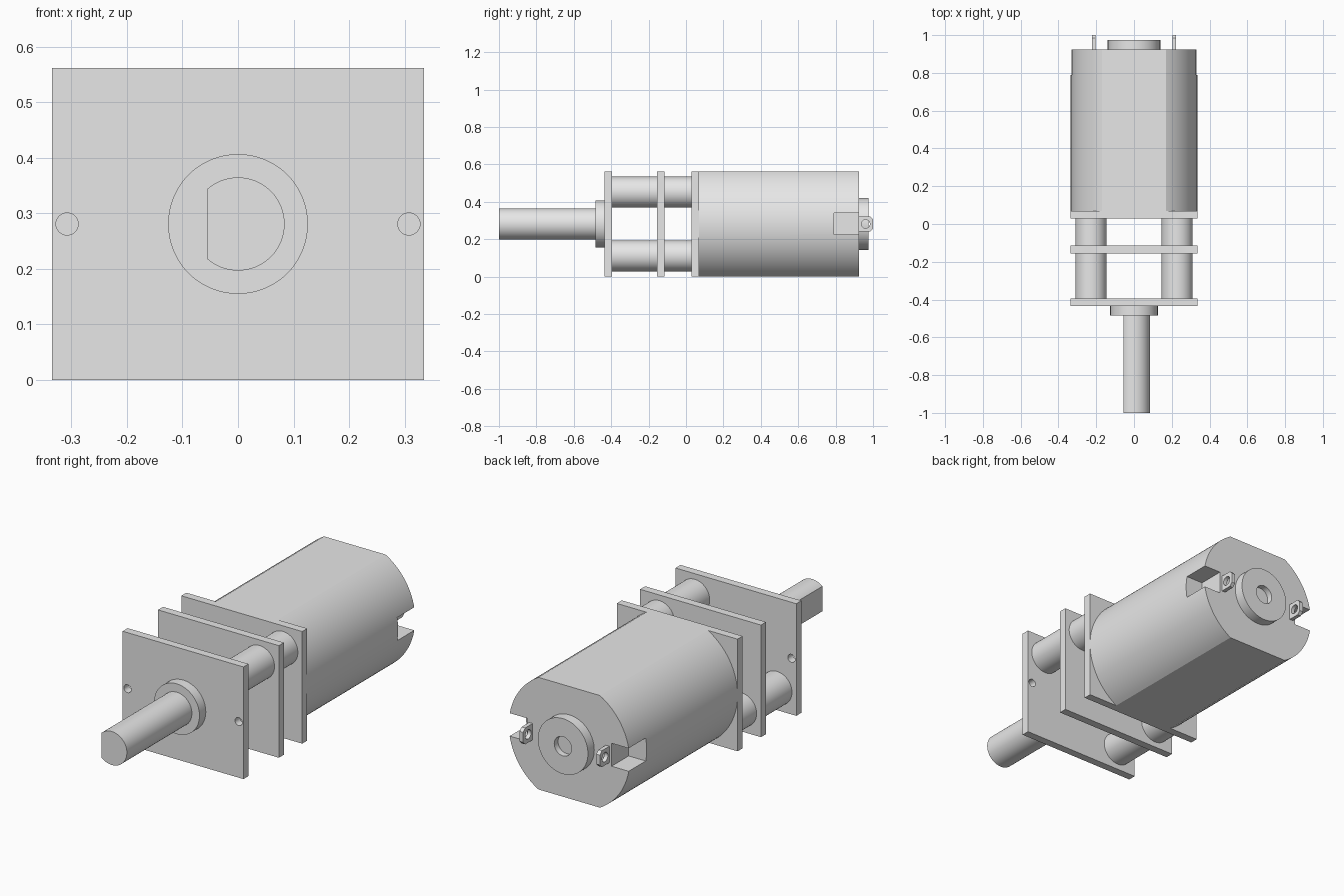
import bpy, bmesh, math

if "Cube" in bpy.data.objects:
    bpy.data.objects.remove(bpy.data.objects["Cube"])

ZC = 0.281      # height of the motor axis
HW = 0.335      # half width of plates and motor

grey = bpy.data.materials.new("plain grey")
grey.diffuse_color = (0.8, 0.8, 0.8, 1)
grey.use_nodes = True
grey.node_tree.nodes["Principled BSDF"].inputs["Base Color"].default_value = grey.diffuse_color


def arc(cx, cz, r, a0, a1, n):
    """Points on an arc, angles in radians, ends included."""
    return [(cx + r * math.cos(a0 + (a1 - a0) * i / n),
             cz + r * math.sin(a0 + (a1 - a0) * i / n)) for i in range(n + 1)]


def circle(cx, cz, r, n=64):
    return arc(cx, cz, r, 0, 2 * math.pi, n)[:-1]


def rect(x0, x1, z0, z1):
    return [(x0, z0), (x1, z0), (x1, z1), (x0, z1)]


def prism(name, pts, a, b, axis="y"):
    """Extrude a closed profile from a to b along y (profile x,z) or x (profile y,z)."""
    bm = bmesh.new()
    place = (lambda p, t: (p[0], t, p[1])) if axis == "y" else (lambda p, t: (t, p[0], p[1]))
    lo = [bm.verts.new(place(p, a)) for p in pts]
    hi = [bm.verts.new(place(p, b)) for p in pts]
    bm.faces.new(lo)
    bm.faces.new(hi[::-1])
    for i in range(len(pts)):
        j = (i + 1) % len(pts)
        bm.faces.new((lo[i], hi[i], hi[j], lo[j]))
    bmesh.ops.recalc_face_normals(bm, faces=bm.faces)
    me = bpy.data.meshes.new(name)
    bm.to_mesh(me)
    bm.free()
    me.materials.append(grey)
    ob = bpy.data.objects.new(name, me)
    bpy.context.collection.objects.link(ob)
    return ob


def activate(ob):
    bpy.ops.object.select_all(action="DESELECT")
    ob.select_set(True)
    bpy.context.view_layer.objects.active = ob


def cut(ob, cutter):
    """Subtract the cutter and throw it away."""
    mod = ob.modifiers.new("cut", "BOOLEAN")
    mod.operation, mod.solver, mod.object = "DIFFERENCE", "EXACT", cutter
    activate(ob)
    bpy.ops.object.modifier_apply(modifier=mod.name)
    bpy.data.objects.remove(cutter)


# Gearbox plates; the front one has two screw holes
plate = rect(-HW, HW, 0, 2 * ZC)
front = prism("front_plate", plate, -0.435, -0.395)
prism("middle_plate", plate, -0.155, -0.115)
prism("rear_plate", plate, 0.03, 0.07)
for s in (-1, 1):
    cut(front, prism("hole_cutter", circle(s * 0.308, ZC, 0.02, 32), -0.5, -0.3))

# Two spacer pillars on one diagonal, through both gaps
for s, label in ((1, "upper"), (-1, "lower")):
    for gap, a, b in (("front", -0.395, -0.155), ("rear", -0.115, 0.03)):
        prism(f"{label}_{gap}_pillar", circle(s * 0.228, ZC + s * 0.17, 0.083), a, b)

# Output bearing and D-shaped shaft
prism("front_bearing", circle(0, ZC, 0.126), -0.485, -0.435)
flat = math.acos(-0.056 / 0.084)
prism("output_shaft", arc(0, ZC, 0.084, -flat, flat, 48), -1.0, -0.485)

# Motor can: round sides, flat top and bottom
ac, ar = 0.013, HW - 0.013
end = math.asin(ZC / ar)
can = prism("motor_can",
            arc(ac, ZC, ar, -end, end, 40) + arc(-ac, ZC, ar, math.pi - end, math.pi + end, 40),
            0.07, 0.925)

for s, side in ((-1, "left"), (1, "right")):
    # Side slot at the back of the can
    x0, x1 = sorted((s * 0.235, s * 0.5))
    cut(can, prism("slot_cutter", rect(x0, x1, 0.225, 0.34), 0.79, 1.1))
    # Terminal tab with clipped corners and an eyelet
    z0, z1, c = ZC - 0.041, ZC + 0.041, 0.016
    tab = prism(f"{side}_terminal",
                [(0.925, z0), (1 - c, z0), (1, z0 + c), (1, z1 - c), (1 - c, z1), (0.925, z1)],
                s * 0.203, s * 0.223, "x")
    cut(tab, prism("eyelet_cutter", circle(0.96, ZC, 0.023, 32), s * 0.15, s * 0.3, "x"))

# Rear bearing with a shallow bore
rear = prism("rear_bearing", circle(0, ZC, 0.139), 0.925, 0.975)
cut(rear, prism("bore_cutter", circle(0, ZC, 0.048, 40), 0.945, 1.1))

# Smooth the round walls, keep the edges sharp
for ob in list(bpy.context.collection.objects):
    activate(ob)
    bpy.ops.object.shade_smooth_by_angle(angle=math.radians(25))
